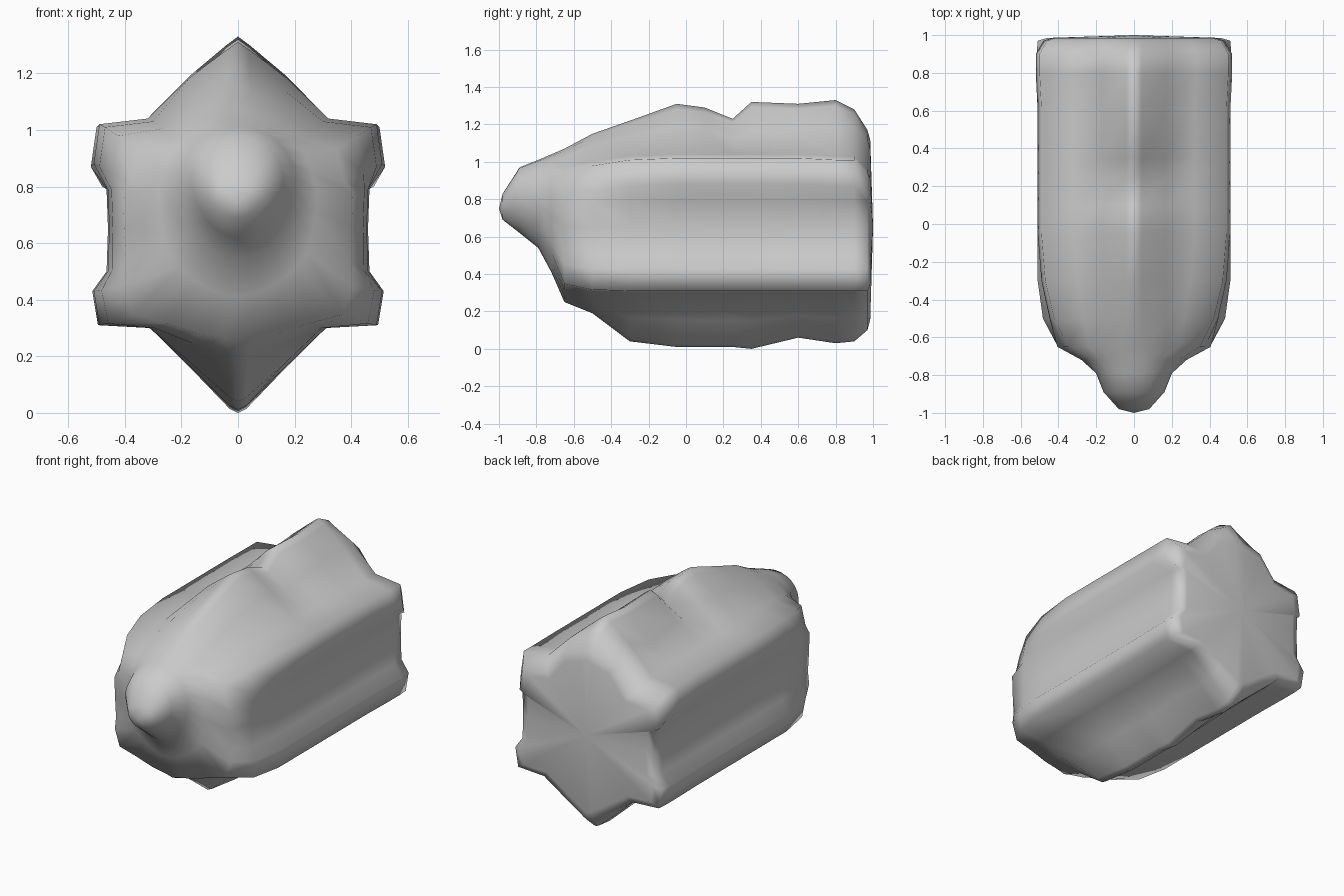
import bpy, bmesh, math

cube = bpy.data.objects.get("Cube")
if cube:
    bpy.data.objects.remove(cube, do_unlink=True)

grey = bpy.data.materials.new("stone grey")
grey.use_nodes = True
grey.diffuse_color = (0.6, 0.6, 0.6, 1)
grey.node_tree.nodes["Principled BSDF"].inputs["Base Color"].default_value = (0.6, 0.6, 0.6, 1)

# Stations: y, ridge height, keel height, half width, roundness,
# shoulder half width, shoulder height, roof sag on the +x side and on the -x side
STATIONS = [
    (-0.98, 0.83, 0.69, 0.08, 1, 0.5, 1, 0, 0),
    (-0.89, 0.97, 0.62, 0.16, 1, 0.5, 1, 0, 0),
    (-0.79, 1.01, 0.54, 0.20, 1, 0.5, 1, 0, 0),
    (-0.72, 1.04, 0.41, 0.28, 0.85, 0.40, 0.94, 0, 0),
    (-0.65, 1.07, 0.25, 0.43, 0.4, 0.42, 0.96, 0, 0),
    (-0.50, 1.15, 0.19, 0.49, 0.1, 0.46, 1.00, 0, 0),
    (-0.30, 1.22, 0.04, 0.51, 0, 0.49, 1.03, 0, 0),
    (-0.05, 1.31, 0.01, 0.51, 0, 0.51, 1.04, 0, 0),
    (0.10, 1.29, 0.01, 0.51, 0, 0.51, 1.04, 0, 0),
    (0.25, 1.23, 0.01, 0.51, 0, 0.51, 1.04, 0.02, 0.02),
    (0.35, 1.32, 0.00, 0.51, 0, 0.51, 1.04, 0.03, 0.03),
    (0.60, 1.31, 0.06, 0.51, 0, 0.51, 1.04, 0.01, 0.07),
    (0.80, 1.33, 0.03, 0.515, 0, 0.515, 1.03, 0, 0),
    (0.90, 1.28, 0.04, 0.515, 0, 0.515, 1.03, -0.02, -0.02),
    (0.97, 1.17, 0.10, 0.51, 0, 0.48, 0.96, -0.04, -0.04),
]


def half_section(top, keel, width, roundness, upper, shoulder, sag):
    """One side of the ridged, flanged section, from the ridge down to the keel."""
    hip = max(0.30, keel + 0.02)
    s = width / 0.51
    star = [
        (0, top),
        (0.04, top - 0.03 * (top - shoulder) / 0.3),
        (0.17, (top + shoulder) / 2 + 0.01 - sag),
        (upper - 0.19, shoulder), (upper - 0.02, shoulder - 0.02),
        (upper, shoulder - 0.16),
        (0.46, 0.79), (0.455, 0.65), (0.46, 0.50),
        (0.51, 0.43), (0.49, hip + 0.01), (0.31, hip),
        (0.16, (hip + keel) / 2), (0.03, keel + 0.015), (0, keel),
    ]
    mid, tall = (top + keel) / 2, (top - keel) / 2
    points = []
    for i, (x, z) in enumerate(star):
        a = math.pi * i / (len(star) - 1)
        # The round part is egg shaped, broader above
        ex = width * math.sin(a) * (1 + 0.15 * math.cos(a))
        ez = mid + tall * math.cos(a)
        points.append((x * s + (ex - x * s) * roundness, z + (ez - z) * roundness))
    return points


def bridge(bm, a, b):
    for i in range(len(a)):
        j = (i + 1) % len(a)
        bm.faces.new((a[i], a[j], b[j], b[i]))


def close_end(bm, ring, centre):
    tip = bm.verts.new(centre)
    for i in range(len(ring)):
        bm.faces.new((ring[i], ring[(i + 1) % len(ring)], tip))


# Body and snout lofted as one skin
bm = bmesh.new()
rings = []
for y, *shape, sag_left, sag_right in STATIONS:
    left = half_section(*shape, sag_left)
    right = half_section(*shape, sag_right)
    outline = left + [(-x, z) for x, z in right[-2:0:-1]]
    rings.append([bm.verts.new((x, y, z)) for x, z in outline])

# Blunt rear face inside a narrow rounded rim
rings.append([bm.verts.new((v.co.x * 0.9, 0.985, 0.65 + (v.co.z - 0.65) * 0.9))
              for v in rings[-1]])
for a, b in zip(rings, rings[1:]):
    bridge(bm, a, b)
close_end(bm, rings[0], (0, -1, 0.75))
close_end(bm, rings[-1], (0, 1, 0.65))
bmesh.ops.recalc_face_normals(bm, faces=bm.faces)

mesh = bpy.data.meshes.new("body")
bm.to_mesh(mesh)
bm.free()
mesh.materials.append(grey)
body = bpy.data.objects.new("body", mesh)
bpy.context.collection.objects.link(body)
bpy.ops.object.select_all(action="DESELECT")
body.select_set(True)
bpy.context.view_layer.objects.active = body
bpy.ops.object.shade_smooth_by_angle(angle=math.radians(85))
